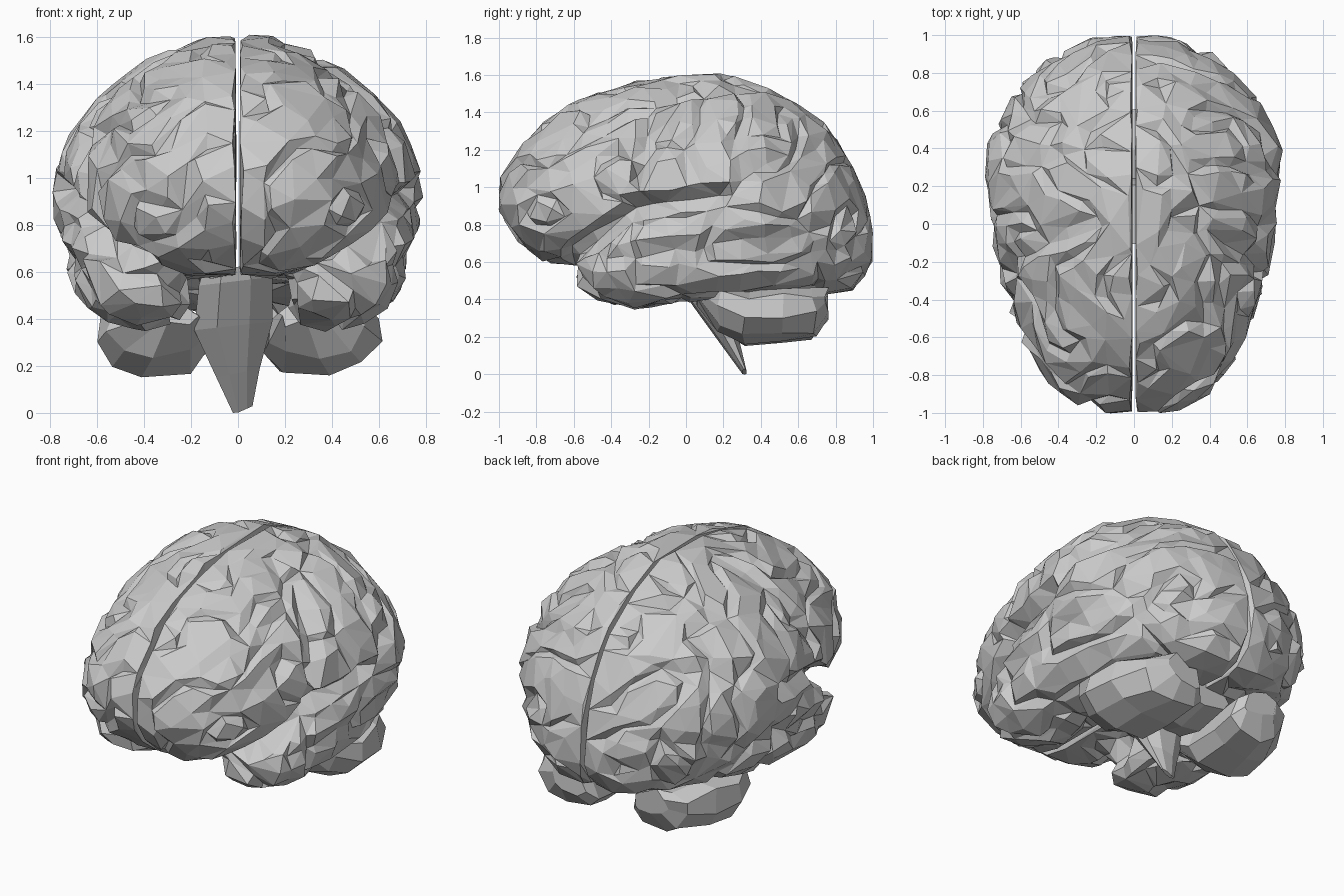
import bpy, bmesh, math, random
from mathutils import Vector, noise

if "Cube" in bpy.data.objects:
    bpy.data.objects.remove(bpy.data.objects["Cube"])

random.seed(4)


def loft(name, rings):
    """Closed mesh skinned through rings of equal length."""
    bm = bmesh.new()
    vs = [[bm.verts.new(p) for p in r] for r in rings]
    n = len(vs[0])
    for a, b in zip(vs, vs[1:]):
        for i in range(n):
            bm.faces.new((a[i], a[(i + 1) % n], b[(i + 1) % n], b[i]))
    bm.faces.new(vs[0])
    bm.faces.new(vs[-1])
    bmesh.ops.recalc_face_normals(bm, faces=bm.faces)
    me = bpy.data.meshes.new(name)
    bm.to_mesh(me)
    bm.free()
    ob = bpy.data.objects.new(name, me)
    bpy.context.collection.objects.link(ob)
    return ob


def bake(ob):
    """Replace the mesh with its modified result."""
    dg = bpy.context.evaluated_depsgraph_get()
    dg.update()
    me = bpy.data.meshes.new_from_object(ob.evaluated_get(dg))
    ob.modifiers.clear()
    ob.data = me


def spow(v, e):
    return math.copysign(abs(v) ** e, v)


def half_ring(side, y, w, top, mid, bot, n=20):
    """D-shaped section: domed above, flatter below, flat against the midline."""
    pts = []
    for i in range(n + 1):
        a = math.pi / 2 - math.pi * i / n
        c, s = max(math.cos(a), 0), math.sin(a)
        if s >= 0:
            x, z = c ** 1.25, mid + (top - mid) * s
        else:
            x, z = c ** 0.75, mid + (mid - bot) * spow(s, 0.85)
        pts.append((side * (0.008 + (w - 0.008) * x), y, z))
    return pts


def oval_ring(side, y, cx, cz, rx, rz, lean=0.0, n=12, jit=0.0):
    pts = []
    for i in range(n):
        a = 2 * math.pi * i / n
        dx, dz = rx * spow(math.cos(a), 0.8), rz * spow(math.sin(a), 0.8)
        j = [random.uniform(-jit, jit) for _ in range(3)]
        pts.append((side * (cx + dx + lean * dz + j[0]), y + j[1], cz + dz + j[2]))
    return pts


# y, width, top, widest height, bottom
CEREBRUM = [(-0.995, .14, 1.03, .95, .88), (-.95, .28, 1.13, .95, .80), (-.88, .41, 1.22, .96, .70),
            (-.76, .51, 1.35, .96, .61), (-.58, .59, 1.47, .96, .585), (-.28, .69, 1.565, .96, .59),
            (0, .75, 1.605, .95, .58), (.24, .78, 1.605, .92, .55), (.42, .77, 1.54, .90, .48),
            (.58, .69, 1.46, .86, .44), (.76, .57, 1.33, .82, .43), (.88, .43, 1.14, .77, .45),
            (.96, .25, .96, .73, .54), (.995, .11, .80, .70, .62)]
# y, centre x, centre z, radius x, radius z
TEMPORAL = [(-.57, .42, .55, .09, .09), (-.47, .44, .56, .20, .15), (-.28, .46, .585, .23, .225),
            (0, .49, .64, .24, .25), (.25, .50, .68, .24, .25), (.5, .46, .66, .20, .20), (.66, .42, .62, .12, .14)]
# main grooves on the outer face: y, z, y, z, depth
GROOVES = [(-.60, .66, -.30, .86, .11), (-.30, .88, .16, .96, .085), (-.25, 1.08, .02, 1.60, .05),
           (-.4, .62, .5, .72, .035), (-.85, 1.0, -.35, 1.2, .03),
           (.3, 1.1, .75, 1.2, .03), (.5, .72, .9, .85, .03)]


def groove_depth(y, z):
    d = 0
    p = Vector((y, z))
    for y0, z0, y1, z1, depth in GROOVES:
        a, b = Vector((y0, z0)), Vector((y1, z1))
        t = max(0, min(1, (p - a).dot(b - a) / (b - a).length_squared))
        d = max(d, depth * max(0, 1 - ((p - a.lerp(b, t)).length / .065) ** 2))
    return d


def hemisphere(side, name):
    ob = loft(name, [half_ring(side, *s) for s in CEREBRUM])
    lobe = loft("temporal_lobe", [oval_ring(side, *s, lean=.28) for s in TEMPORAL])
    bm = bmesh.new()
    bm.from_mesh(ob.data)
    bm.from_mesh(lobe.data)
    bm.to_mesh(ob.data)
    bm.free()
    bpy.data.objects.remove(lobe)
    m = ob.modifiers.new("fuse", 'REMESH')
    m.mode, m.voxel_size = 'VOXEL', .022
    bake(ob)
    # folds: thin creases where the noise crosses zero
    moved = []
    for v in ob.data.vertices:
        co, no = v.co, v.normal
        q = co * 4.0 + Vector((side * 7.3, 2.1, 5.7))
        crease = max(0, 1 - abs(noise.noise(q)) * 6)
        fade = max(0, min(1, (abs(co.x) - .02) / .1))
        d = .009 - .034 * crease + .016 * noise.noise(q * 2.5)
        p = co + no * d * fade
        if abs(co.x) > .2:
            g = groove_depth(co.y, co.z)
            p -= (no * .4 + Vector((side * .6, 0, 0))) * g
        wall = .004 + .03 * max(0, noise.noise(q * 1.5))  # ragged midline
        p.x = side * max(wall, min(.785, abs(p.x)))
        p.y = max(-1, min(1, p.y))
        p.z = min(1.61, p.z)
        moved.append(p)
    for v, p in zip(ob.data.vertices, moved):
        v.co = p
    m = ob.modifiers.new("facet", 'DECIMATE')
    m.ratio = 1000 / sum(len(p.vertices) - 2 for p in ob.data.polygons)
    bake(ob)
    ob.data.shade_flat()


hemisphere(1, "right_hemisphere")
hemisphere(-1, "left_hemisphere")

# cerebellum lobes
CEREBELLUM = [(.07, .28, .42, .10, .04), (.18, .34, .35, .21, .11), (.32, .37, .31, .24, .15),
              (.52, .36, .315, .23, .145), (.68, .31, .32, .19, .13), (.745, .28, .37, .11, .08)]
for side, name in ((1, "right_cerebellum"), (-1, "left_cerebellum")):
    loft(name, [oval_ring(side, *s, lean=.25, n=9, jit=.02) for s in CEREBELLUM])
loft("cerebellum_bridge", [oval_ring(1, y, 0, .40, .18, r, n=8, jit=.01)
                           for y, r in ((.2, .07), (.4, .12), (.6, .08))])

# brainstem: z, centre x, half width, front y, back y
STEM = [(.62, -.01, .15, -.12, .22), (.56, -.01, .17, -.10, .24), (.37, -.02, .18, .03, .27),
        (.17, 0, .10, .18, .29), (.01, .02, .045, .30, .325)]
rings = []
for z, cx, w, f, b in STEM:
    rings.append([(cx + w * math.cos(a), (f + b) / 2 + (b - f) / 2 * math.sin(a),
                   max(0, z + .02 * math.cos(a)))
                  for a in (math.pi * (2 * i + 1) / 8 for i in range(8))])
loft("brainstem", rings)
